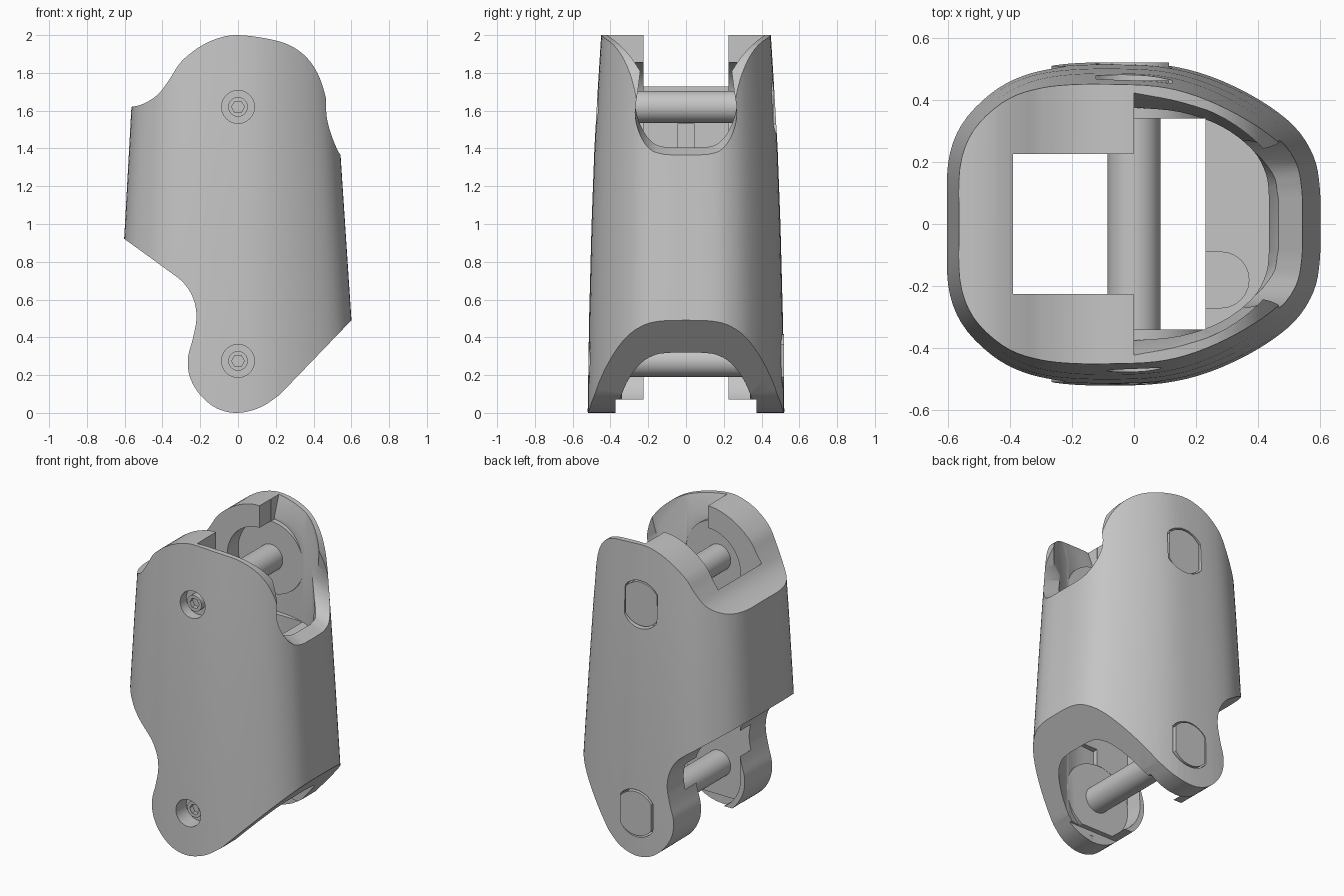
import bpy, bmesh, math
from mathutils import Vector

if "Cube" in bpy.data.objects:
    bpy.data.objects.remove(bpy.data.objects["Cube"])

grey = bpy.data.materials.new("plain grey")
grey.diffuse_color = (0.56, 0.56, 0.56, 1)
grey.use_nodes = True
grey.node_tree.nodes["Principled BSDF"].inputs["Base Color"].default_value = grey.diffuse_color
PINS = (1.62, 0.275)


def loft(name, rings):
    """Closed solid through rings with equal point counts."""
    bm = bmesh.new()
    vs = [[bm.verts.new(p) for p in r] for r in rings]
    n = len(vs[0])
    for a, b in zip(vs, vs[1:]):
        for i in range(n):
            j = (i + 1) % n
            bm.faces.new((a[i], a[j], b[j], b[i]))
    bm.faces.new(vs[0][::-1])
    bm.faces.new(vs[-1])
    bmesh.ops.recalc_face_normals(bm, faces=bm.faces[:])
    me = bpy.data.meshes.new(name)
    bm.to_mesh(me)
    bm.free()
    me.materials.append(grey)
    ob = bpy.data.objects.new(name, me)
    bpy.context.collection.objects.link(ob)
    return ob


def along_y(name, pts, y0, y1):
    return loft(name, [[(x, y, z) for x, z in pts] for y in (y0, y1)])


def along_z(name, pts, z0, z1):
    return loft(name, [[(x, y, z) for x, y in pts] for z in (z0, z1)])


def box(name, x0, x1, y0, y1, z0, z1):
    return along_z(name, [(x0, y0), (x1, y0), (x1, y1), (x0, y1)], z0, z1)


def circle(r, cz, n=48):
    return [(r * math.cos(2 * math.pi * i / n), cz + r * math.sin(2 * math.pi * i / n))
            for i in range(n)]


def flat_sided(r, clip, cz, n=12):
    """Circle with two straight vertical sides."""
    a = math.acos(clip / r)
    ang = [a + (math.pi - 2 * a) * i / n for i in range(n + 1)]
    return [(r * math.cos(t), cz + r * math.sin(t)) for t in ang + [t + math.pi for t in ang]]


def smooth(pts, steps=5):
    """Catmull-Rom curve through open points."""
    p = [Vector(q) for q in pts]
    p = [2 * p[0] - p[1]] + p + [2 * p[-1] - p[-2]]
    out = []
    for a, b, c, d in zip(p, p[1:], p[2:], p[3:]):
        for s in range(steps):
            t = s / steps
            out.append(0.5 * (2 * b + (c - a) * t + (2 * a - 5 * b + 4 * c - d) * t * t
                              + (3 * b - a - 3 * c + d) * t ** 3))
    out.append(p[-2])
    return [tuple(v) for v in out]


def combine(target, tool, op="DIFFERENCE"):
    m = target.modifiers.new("cut", "BOOLEAN")
    m.operation, m.object, m.solver = op, tool, "EXACT"
    bpy.context.view_layer.objects.active = target
    bpy.ops.object.modifier_apply(modifier=m.name)
    bpy.data.objects.remove(tool, do_unlink=True)


# Tapered oval hull
half = smooth([(-1, 0.0), (-0.995, 0.2), (-0.92, 0.33), (-0.76, 0.432), (-0.59, 0.488),
               (-0.4, 0.513), (-0.15, 0.52), (0.15, 0.512), (0.4, 0.475), (0.65, 0.405),
               (0.85, 0.318), (0.96, 0.22), (0.995, 0.12), (1, 0.0)], 4)
plan = half + [(x, -y) for x, y in half[-2:0:-1]]
rings = []
for z, hy in ((-0.1, 0.522), (0.5, 0.513), (1.0, 0.5), (1.4, 0.485), (1.7, 0.468), (2.1, 0.443)):
    left = 0.6 + (0.95 - z) * 0.055
    right = 0.6 - (z - 0.5) * 0.066
    rings.append([(x * (left if x < 0 else right), y * hy / 0.52, z) for x, y in plan])
shell = loft("shell", rings)

# Side silhouette trims the hull
upper = smooth([(-0.75, 1.60), (-0.565, 1.62), (-0.49, 1.642), (-0.42, 1.69), (-0.36, 1.77),
                (-0.3, 1.86), (-0.2, 1.94), (-0.1, 1.985), (0, 2.0), (0.15, 1.982),
                (0.27, 1.948), (0.36, 1.885), (0.42, 1.8), (0.457, 1.7), (0.48, 1.59),
                (0.505, 1.48), (0.545, 1.37)])
lower = smooth([(0.22, 0.095), (0.12, 0.03), (0, 0.0), (-0.11, 0.023), (-0.2, 0.095),
                (-0.255, 0.19), (-0.265, 0.29), (-0.24, 0.39), (-0.22, 0.5), (-0.235, 0.6),
                (-0.29, 0.69), (-0.4, 0.775), (-0.6, 0.92), (-0.75, 1.03)])
combine(shell, along_y("trim", upper + [(0.75, 1.3), (0.75, 0.66), (0.6, 0.49)] + lower, -0.8, 0.8),
        "INTERSECT")

# Rounded, outward-sloping notch in the right-hand wall
u = smooth([(0.2, 2.4), (0.225, 1.9), (0.25, 1.7), (0.268, 1.58), (0.262, 1.5), (0.23, 1.43),
            (0.18, 1.385), (0.11, 1.37)], 4)
u = u + [(-y, z) for y, z in u[::-1]]
combine(shell, loft("notch", [[(0.27, y, z + 0.13) for y, z in u], [(0.8, y, z - 0.13) for y, z in u]]))

# Pockets at both ends; the upper one flares to a thin sloping rim
quarter = smooth([(0.0, 0.375), (0.15, 0.36), (0.28, 0.315), (0.38, 0.24), (0.425, 0.16), (0.435, 0.08)], 4)
pocket = quarter + [(x, -y) for x, y in quarter[::-1]]
rim = [2 - 0.58 * (x / 0.435) ** 4 for x, y in pocket]
flare = [(x * (1 + 0.08 * (x / 0.435)), y * (1.13 - 0.09 * (x / 0.435))) for x, y in pocket]
combine(shell, loft("top_pocket", [
    [(x, y, 1.26) for x, y in pocket],
    [(x, y, h - 0.13) for (x, y), h in zip(pocket, rim)],
    [(x, y, h + 0.005) for (x, y), h in zip(flare, rim)],
    [(x, y, 2.2) for x, y in flare]]))
combine(shell, along_z("bottom_pocket", pocket, -0.2, 0.62))

# Round bosses around the pins
for cz in PINS:
    for s in (-1, 1):
        combine(shell, along_y("boss", circle(0.235, cz), s * 0.34, s * 0.42), "UNION")

# Through slots, rounded pin recesses and trimmed lower lugs
combine(shell, box("narrow_slot", -0.39, 0.03, -0.225, 0.225, -0.3, 2.3))
combine(shell, box("wide_slot", -0.001, 0.23, -0.339, 0.339, -0.3, 2.3))
for cz in PINS:
    combine(shell, along_y("recess", circle(0.236, cz), -0.3395, 0.3395))
combine(shell, box("side_recess", -0.232, 0.1, -0.338, 0.338, PINS[1], PINS[0]))
combine(shell, box("lug_trim", -0.5, 0.5, -0.372, 0.372, -0.2, 0.07))

# Cord channels in the floor and the left wall
stadium = [(0.1, -0.27), (0.28, -0.27)]
stadium += [(0.28 + 0.09 * math.sin(math.pi * i / 12), -0.18 - 0.09 * math.cos(math.pi * i / 12))
            for i in range(1, 12)]
stadium += [(0.28, -0.09), (0.1, -0.09)]
combine(shell, along_z("floor_channel", stadium, 1.18, 1.5))
combine(shell, box("wall_channel", -0.45, -0.3, -0.045, 0.045, 1.0, 1.53))

# Fastener seats: round at the front, flat-sided at the back
for cz in PINS:
    combine(shell, along_y("bore", circle(0.087, cz), -0.7, -0.41))
    combine(shell, along_y("nut_seat", flat_sided(0.152, 0.122, cz), 0.42, 0.7))

# Pins, socket screws and flat-sided nuts
parts = [shell]
for tag, cz, ny in (("upper", PINS[0], 0.462), ("lower", PINS[1], 0.52)):
    parts.append(along_y(tag + "_pin", circle(0.085, cz), -0.37, 0.37))
    screw = along_y(tag + "_screw", circle(0.052, cz, 32), -0.45, -0.39)
    combine(screw, along_y("socket", circle(0.034, cz, 6), -0.6, -0.42))
    parts.append(screw)
    parts.append(along_y(tag + "_nut", flat_sided(0.142, 0.113, cz), 0.40, ny))

for ob in parts:
    bpy.ops.object.select_all(action="DESELECT")
    ob.select_set(True)
    bpy.context.view_layer.objects.active = ob
    bpy.ops.object.shade_smooth_by_angle(angle=math.radians(30))
